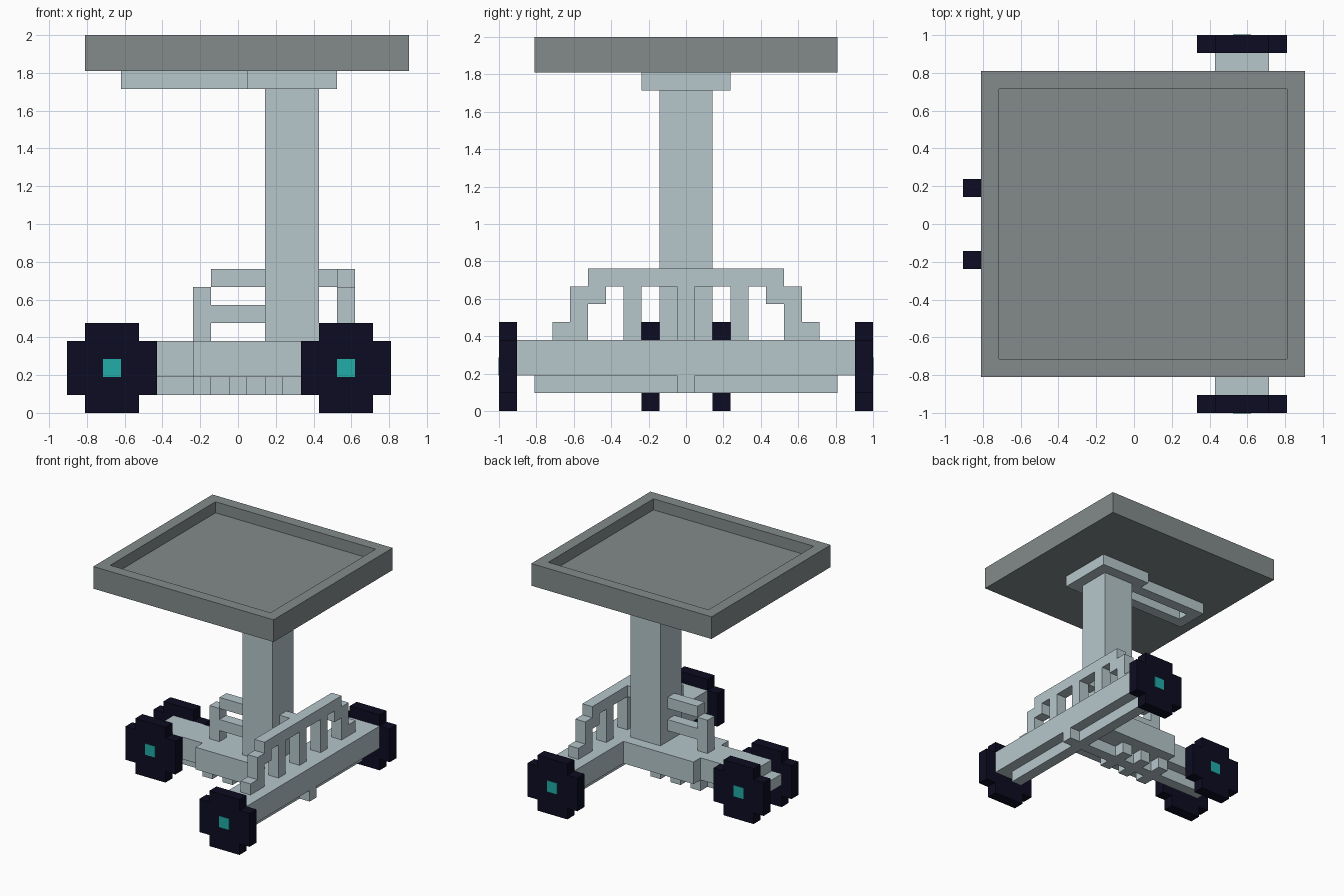
import bpy, bmesh

if "Cube" in bpy.data.objects:
    bpy.data.objects.remove(bpy.data.objects["Cube"])

V = 2 / 21  # grid unit: the model is 19 x 21 x 21 units


def P(i, j, k):
    return ((i - 9.5) * V, (j - 10.5) * V, k * V)


def material(name, rgb):
    m = bpy.data.materials.new(name)
    lin = [((c / 255 + 0.055) / 1.055) ** 2.4 if c > 10 else c / 255 / 12.92 for c in rgb]
    m.diffuse_color = (*lin, 1)
    m.use_nodes = True
    m.node_tree.nodes["Principled BSDF"].inputs["Base Color"].default_value = m.diffuse_color
    return m


FRAME = material("pale blue grey", (182, 198, 203))
TRAY = material("mid grey", (131, 139, 139))
RUBBER = material("near black navy", (12, 12, 34))
HUB = material("teal", (33, 172, 167))


def finish(name, bm, mat):
    bmesh.ops.recalc_face_normals(bm, faces=bm.faces)
    me = bpy.data.meshes.new(name)
    bm.to_mesh(me)
    bm.free()
    me.materials.append(mat)
    ob = bpy.data.objects.new(name, me)
    bpy.context.collection.objects.link(ob)
    return ob


def prism(name, pts, axis, a, b, mat):
    """Extrude a 2D outline (grid units) along x, y or z from a to b."""
    def place(p, d):
        return {"x": P(d, *p), "y": P(p[0], d, p[1]), "z": P(*p, d)}[axis]
    bm = bmesh.new()
    face = bm.faces.new([bm.verts.new(place(p, a)) for p in pts])
    ext = bmesh.ops.extrude_face_region(bm, geom=[face])
    verts = [g for g in ext["geom"] if isinstance(g, bmesh.types.BMVert)]
    d = [q - p for p, q in zip(place((0, 0), a), place((0, 0), b))]
    bmesh.ops.translate(bm, vec=d, verts=verts)
    return finish(name, bm, mat)


def box(name, i, j, k, mat=FRAME):
    pts = [(i[0], j[0]), (i[1], j[0]), (i[1], j[1]), (i[0], j[1])]
    return prism(name, pts, "z", k[0], k[1], mat)


# tray with a recessed top
bm = bmesh.new()
outer = [(1, 2), (19, 2), (19, 19), (1, 19)]
inner = [(2, 3), (18, 3), (18, 18), (2, 18)]
rings = [[bm.verts.new(P(*p, z)) for p in ring]
         for ring, z in ((outer, 19), (outer, 21), (inner, 21), (inner, 20))]
for r0, r1 in zip(rings, rings[1:]):
    for n in range(4):
        bm.faces.new((r0[n], r0[(n + 1) % 4], r1[(n + 1) % 4], r1[n]))
bm.faces.new(rings[0])
bm.faces.new(rings[-1])
finish("tray", bm, TRAY)

# column and tray bracket
box("column", (11, 14), (9, 12), (4, 18))
box("bracket_plate", (10, 15), (8, 13), (18, 19))
prism("bracket_arm", [(10, 9), (10, 10), (4, 10), (4, 11), (10, 11), (10, 12), (3, 12), (3, 9)],
      "z", 18, 19, FRAME)

# chassis
box("cross_beam", (14, 17), (1, 20), (2, 4))
box("chassis_block", (7, 14), (8, 13), (2, 4))
prism("chassis_nose", [(1, 2), (7, 2), (7, 4), (2, 4), (2, 3), (1, 3)], "y", 9, 12, FRAME)

# underside spine, ribs and beam strips
box("spine", (2, 17), (10, 11), (1, 2))
for n, (a, b) in enumerate(((9, 10), (11, 12))):
    for i in (7, 9, 11):
        box(f"rib_{i}_{n}", (i, i + 1), (a, b), (1, 2))
for n, j in enumerate(((2, 10), (11, 19))):
    box(f"beam_strip_{n}", (15, 16), j, (1, 2))

# stepped railing on the cross beam
half = [(3, 4), (3, 5), (4, 5), (4, 7), (5, 7), (5, 8)]
under = [(6, 7), (6, 6), (5, 6), (5, 4)]
arch = half + [(21 - j, k) for j, k in reversed(half)]
arch += [(21 - j, k) for j, k in reversed(under)] + under
prism("beam_railing", arch, "x", 15, 16, FRAME)
for j in (7, 10, 13):
    box(f"baluster_{j}", (15, 16), (j, j + 1), (4, 7))
box("railing_tie", (14, 15), (10, 11), (7, 8))

# small railing on the nose side of the column
box("nose_post", (7, 8), (10, 11), (4, 7))
for k in (5, 7):
    box(f"nose_bar_{k}", (8, 11), (10, 11), (k, k + 1))

# wheels with teal hubs
RIM = [(1, 0), (4, 0), (4, 1), (5, 1), (5, 4), (4, 4), (4, 5), (1, 5), (1, 4), (0, 4), (0, 1), (1, 1)]
for name, i, j, out in (("beam_wheel_a", 13, 0, -1), ("beam_wheel_b", 13, 20, 1),
                        ("nose_wheel_a", 0, 8, -1), ("nose_wheel_b", 0, 12, 1)):
    prism(name, [(i + x, z) for x, z in RIM], "y", j, j + 1, RUBBER)
    face = j + (out > 0)
    box(name + "_hub", (i + 2, i + 3), sorted((face, face + out * 0.04)), (2, 3), HUB)
